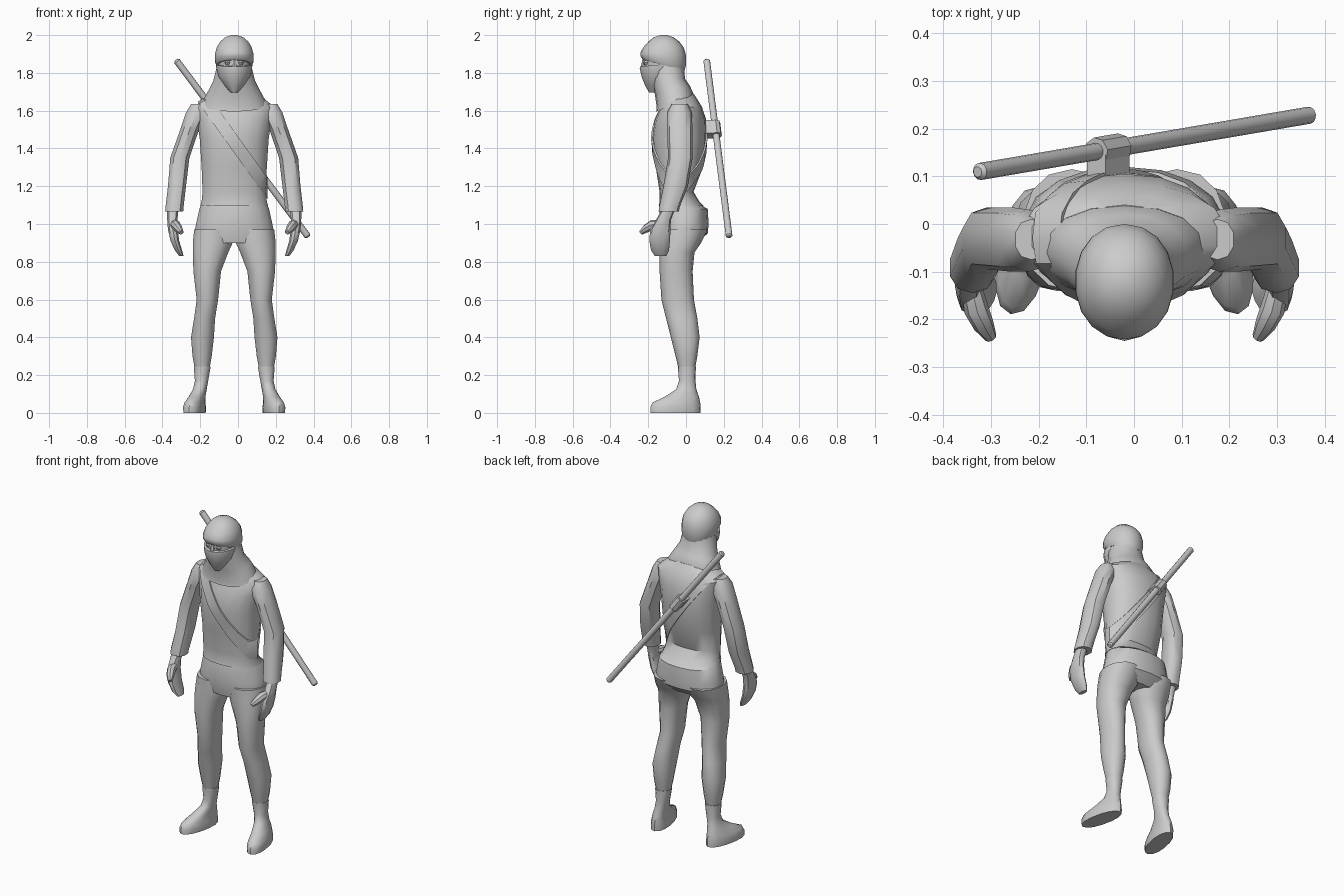
import bpy, math
from mathutils import Vector
from mathutils.bvhtree import BVHTree

if "Cube" in bpy.data.objects:
    bpy.data.objects.remove(bpy.data.objects["Cube"])

CX = -0.02  # the figure's own mid-line; parts are modelled around it


def add(name, verts, faces, mirror=False):
    me = bpy.data.meshes.new(name)
    me.from_pydata([tuple(v) for v in verts], [], faces)
    me.update()
    ob = bpy.data.objects.new(name, me)
    bpy.context.collection.objects.link(ob)
    ob.location.x = CX
    if mirror:
        m = ob.modifiers.new("Mirror", 'MIRROR')
        m.use_clip = False
        m.use_mirror_merge = False
    return ob


def skin(rings, cap=True):
    n = len(rings[0])
    verts = [v for r in rings for v in r]
    faces = [(i * n + j, i * n + (j + 1) % n, (i + 1) * n + (j + 1) % n, (i + 1) * n + j)
             for i in range(len(rings) - 1) for j in range(n)]
    if cap:
        faces.append(tuple(reversed(range(n))))
        faces.append(tuple(range(len(verts) - n, len(verts))))
    return verts, faces


def loft(name, rows, n=14, power=2.2, mirror=False, cap=True):
    """Rows, bottom to top: z, centre x, half width, front y, back y, [tilt, turn in degrees]."""
    rings = []
    for row in rows:
        z, x, rx, y0, y1 = row[:5]
        tilt = row[5] if len(row) > 5 else 0
        turn = math.radians(row[6]) if len(row) > 6 else 0
        ring = []
        for j in range(n):
            a = 2 * math.pi * j / n - math.pi / 2
            c, s = math.cos(a), math.sin(a)
            u = rx * math.copysign(abs(c) ** (2 / power), c)
            v = (y1 - y0) / 2 * math.copysign(abs(s) ** (2 / power), s)
            ring.append((x + u * math.cos(turn) - v * math.sin(turn),
                         (y0 + y1) / 2 + u * math.sin(turn) + v * math.cos(turn), z + tilt * v))
        rings.append(ring)
    return add(name, *skin(rings, cap), mirror)


def tube(name, pts, radii, n=10, mirror=False):
    pts = [Vector(p) for p in pts]
    rings = []
    for i, p in enumerate(pts):
        d = pts[min(i + 1, len(pts) - 1)] - pts[max(i - 1, 0)]
        q = d.to_track_quat('Z', 'Y')
        rings.append([p + q @ Vector((radii[i] * math.cos(t), radii[i] * math.sin(t), 0))
                      for t in (2 * math.pi * j / n for j in range(n))])
    return add(name, *skin(rings), mirror)


# Shirt
torso = loft("shirt", [
    (1.095, 0, .182, -.145, .095), (1.12, 0, .175, -.14, .07), (1.17, 0, .17, -.14, .04),
    (1.3, 0, .175, -.16, .09), (1.45, 0, .185, -.18, .108), (1.55, 0, .2, -.165, .105),
    (1.62, 0, .215, -.135, .085), (1.66, 0, .165, -.12, .06), (1.69, 0, .1, -.11, .04)], n=18)

# Sleeves with shoulders
loft("sleeve", [
    (1.065, .318, .05, -.145, -.038), (1.09, .316, .05, -.142, -.033), (1.2, .303, .05, -.12, .01),
    (1.35, .288, .053, -.095, .035), (1.5, .236, .052, -.1, .035), (1.59, .2, .058, -.1, .03),
    (1.635, .195, .035, -.075, .01)], n=10, mirror=True)

# Hands and thumbs
loft("hand", [
    (.83, .28, .012, -.165, -.105), (.86, .295, .02, -.185, -.09), (.91, .314, .024, -.194, -.085),
    (.97, .325, .027, -.19, -.082), (1.02, .328, .028, -.16, -.08), (1.08, .325, .032, -.125, -.058)],
    n=10, mirror=True)
tube("thumb", [(.322, -.13, 1.0), (.31, -.18, .995), (.295, -.212, .975), (.28, -.238, .955)],
     [.022, .026, .022, .013], 8, True)

# Trousers
loft("trouser_hips", [
    (.9, 0, .19, -.13, .06), (.95, 0, .214, -.14, .115), (1.0, 0, .205, -.143, .12),
    (1.08, 0, .187, -.14, .115), (1.115, 0, .17, -.13, .05)], n=18)
loft("trouser_leg", [
    (.235, .17, .04, -.04, .048), (.3, .17, .052, -.055, .06), (.4, .168, .062, -.08, .072),
    (.5, .157, .057, -.105, .06), (.6, .142, .058, -.13, .042), (.75, .143, .075, -.14, .035),
    (.85, .125, .096, -.14, .045), (.9, .114, .108, -.14, .08), (.97, .11, .104, -.14, .115)],
    mirror=True)

# Boots
loft("boot", [
    (0, .21, .052, -.192, .08, 0, 12), (.03, .21, .054, -.192, .08, 0, 12),
    (.055, .208, .048, -.18, .078, 0, 12), (.085, .197, .042, -.115, .07, 0, 10),
    (.125, .182, .036, -.052, .055, 0, 5), (.17, .173, .036, -.037, .05),
    (.238, .17, .045, -.043, .052), (.245, .17, .045, -.043, .052)], mirror=True)

# Neck cloth draped onto the shoulders
loft("neck_cloth", [
    (1.635, 0, .17, -.158, .04, .4), (1.655, 0, .165, -.155, .038, .4),
    (1.71, 0, .135, -.165, .02, .25), (1.76, 0, .11, -.18, -.005, .1),
    (1.84, 0, .09, -.2, -.012)], n=16)

# Face, eyes and nose bridge in the slit
loft("face", [(1.79, 0, .08, -.215, -.03), (1.84, 0, .084, -.222, -.025), (1.91, 0, .084, -.22, -.02)])
loft("nose_bridge", [(1.82, 0, .016, -.242, -.2), (1.885, 0, .008, -.228, -.2)], n=6)
eye = loft("eye", [(1.842, .035, .008, -.222, -.19), (1.854, .035, .016, -.226, -.19),
                   (1.866, .035, .008, -.222, -.19)], n=8, mirror=True)

# Mask tapering to a pointed fold under the chin
loft("mask", [
    (1.695, 0, .018, -.195, -.14), (1.73, 0, .05, -.215, -.11), (1.78, 0, .083, -.235, -.08),
    (1.825, 0, .095, -.245, -.05), (1.843, 0, .096, -.244, -.05, .1)], n=16, power=1.8)

# Hood
loft("hood", [
    (1.84, 0, .094, -.228, -.008, -.27), (1.865, 0, .104, -.242, 0, -.2), (1.9, 0, .103, -.242, 0, -.05),
    (1.935, 0, .094, -.226, -.012), (1.965, 0, .076, -.2, -.035), (1.988, 0, .05, -.172, -.065),
    (2.0, 0, .016, -.136, -.1)], n=18, power=2.1)

# Chest strap: a band wrapped round the shirt in a slanting plane
tree = BVHTree.FromPolygons([v.co for v in torso.data.vertices],
                            [p.vertices for p in torso.data.polygons])
along = Vector((.247, 0, -.345)).normalized()
across = Vector((.345, 0, .247)).normalized()
mid, back = Vector((.017, -.03, 1.41)), Vector((0, 1, 0))
rings = []
for lift, side in ((-.004, -1), (.009, -1), (.009, 1), (-.004, 1)):
    ring = []
    for j in range(36):
        a = 2 * math.pi * j / 36
        o = mid + across * side * .033
        d = along * math.cos(a) + back * math.sin(a)
        ring.append(tree.ray_cast(o, d)[0] + d * lift)
    rings.append(ring)
add("chest_strap", *skin(rings, cap=False))

# Scabbard with rounded ends, slung across the back
top, end = Vector((-.303, .11, 1.862)), Vector((.387, .228, .938))
axis = (end - top).normalized()
tube("scabbard", [top - axis * .008, top, end, end + axis * .008], [.011, .018, .018, .011], 12)

# Loop holding the scabbard, and the block joining it to the strap
c = top.lerp(end, .39)
tube("scabbard_loop", [c - axis * .042, c + axis * .042], [.03, .03], 8)
q = axis.to_track_quat('Z', 'Y')
block = []
for k in (-.042, .042):
    p = c + axis * k
    w = axis.cross(back).normalized() * .024
    block.append([p - w, p + w, p + w - back * .07, p - w - back * .07])
add("loop_mount", *skin(block))

# Consistent normals and smooth shading with sharp edges kept
bpy.ops.object.select_all(action='SELECT')
bpy.context.view_layer.objects.active = torso
bpy.ops.object.mode_set(mode='EDIT')
bpy.ops.mesh.select_all(action='SELECT')
bpy.ops.mesh.normals_make_consistent(inside=False)
bpy.ops.object.mode_set(mode='OBJECT')
bpy.ops.object.shade_smooth_by_angle(angle=math.radians(40))
